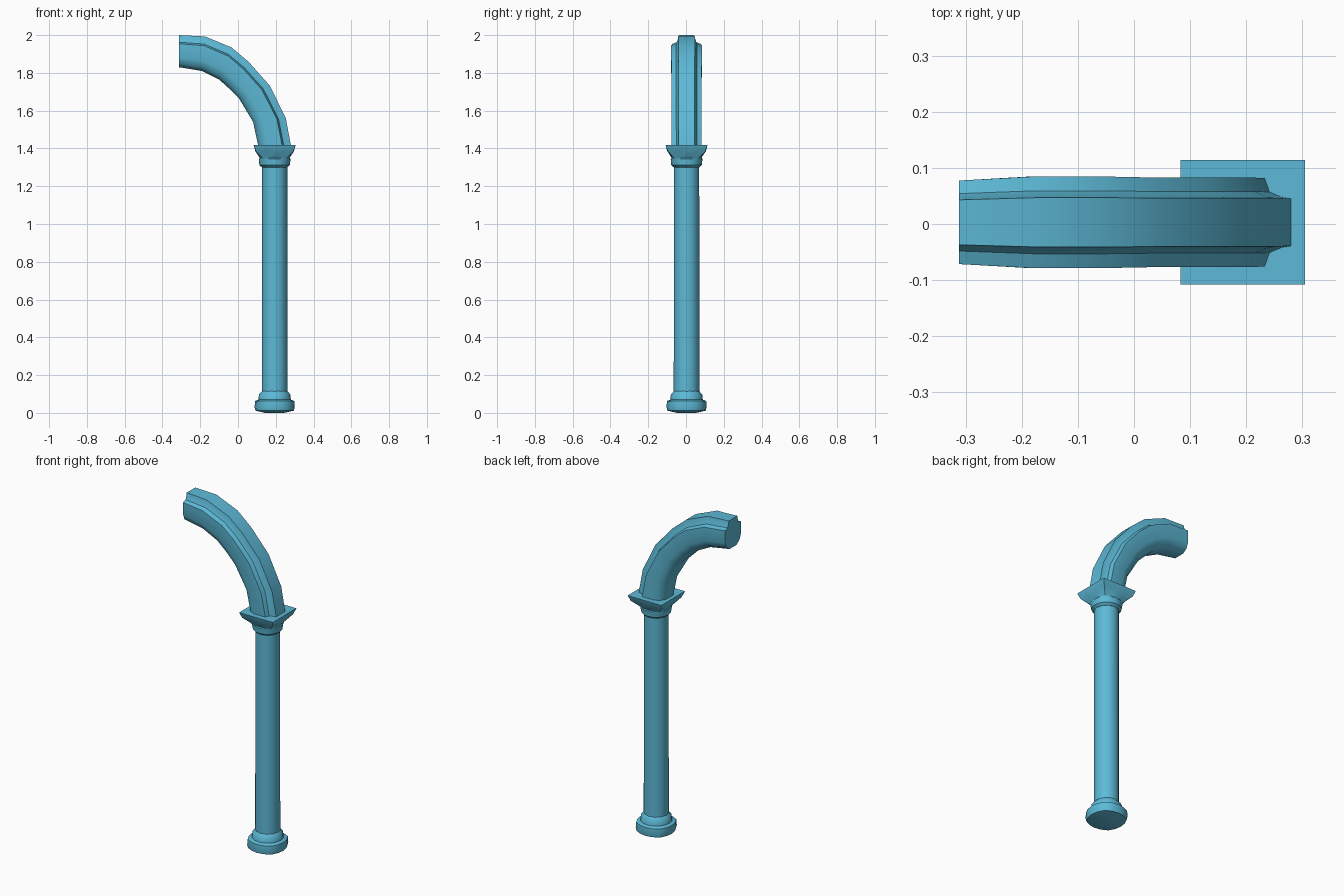
import bpy, bmesh, math
from mathutils import Vector

if "Cube" in bpy.data.objects:
    bpy.data.objects.remove(bpy.data.objects["Cube"])

mat = bpy.data.materials.new("blue_paint")
mat.diffuse_color = (0.11, 0.49, 0.68, 1)
mat.use_nodes = True
mat.node_tree.nodes["Principled BSDF"].inputs["Base Color"].default_value = mat.diffuse_color
CX, CY = 0.194, 0.003


def loft(name, rings, angle=40):
    """Skin a list of equal-length point rings and cap both ends."""
    bm = bmesh.new()
    loops = [[bm.verts.new(p) for p in ring] for ring in rings]
    n = len(loops[0])
    for a, b in zip(loops, loops[1:]):
        for i in range(n):
            j = (i + 1) % n
            bm.faces.new((a[i], a[j], b[j], b[i]))
    bm.faces.new(loops[0][::-1])
    bm.faces.new(loops[-1])
    bmesh.ops.recalc_face_normals(bm, faces=bm.faces)
    me = bpy.data.meshes.new(name)
    bm.to_mesh(me)
    bm.free()
    me.materials.append(mat)
    ob = bpy.data.objects.new(name, me)
    bpy.context.collection.objects.link(ob)
    bpy.ops.object.select_all(action='DESELECT')
    ob.select_set(True)
    bpy.context.view_layer.objects.active = ob
    bpy.ops.object.shade_smooth_by_angle(angle=math.radians(angle))
    return ob


def ring(r, z, square=0.0, n=16):
    """Ring blending from a circle (0) to a square (1)."""
    pts = []
    for i in range(n):
        a = 2 * math.pi * i / n
        c, s = math.cos(a), math.sin(a)
        k = r * ((1 - square) + square / max(abs(c), abs(s)))
        pts.append((CX + k * c, CY + k * s, z))
    return pts


# Plinth with a slightly domed underside and a collar
loft("base", [ring(0.05, 0.0), ring(0.102, 0.012, 0.15), ring(0.106, 0.03, 0.15),
              ring(0.104, 0.063, 0.15), ring(0.086, 0.07), ring(0.083, 0.098),
              ring(0.067, 0.115)])

# Slender shaft
loft("shaft", [ring(0.068, 0.09, n=12), ring(0.067, 1.33, n=12)])

# Capital: round collar flaring to a square slab
loft("capital", [ring(0.067, 1.30), ring(0.081, 1.312), ring(0.084, 1.345, 0.1),
                 ring(0.079, 1.35, 0.4), ring(0.102, 1.385, 0.9),
                 ring(0.111, 1.418, 1.0)])

# Curved arch: outer and inner edge points of each section, in x and z
outer = [(-.312, 2.0), (-.175, 1.993), (-.035, 1.935), (.055, 1.86),
         (.17, 1.73), (.253, 1.56), (.283, 1.40)]
inner = [(-.312, 1.83), (-.19, 1.81), (-.10, 1.765), (-.05, 1.72),
         (.005, 1.665), (.08, 1.54), (.11, 1.40)]
widths = [0.93, 1.02, 1.02, 1.0, 1.0, 1.0, 0.98]
# Half section: (fraction from outer to inner edge, half width), with raised outer rib
half = [(0.0, .043), (.10, .046), (.22, .055), (.27, .08), (.70, .08),
        (.89, .065), (1.0, .035)]
section = half + [(t, -w) for t, w in reversed(half)]
rings = []
for o, i, k in zip(outer, inner, widths):
    a, b = Vector((o[0], CY, o[1])), Vector((i[0], CY, i[1]))
    rings.append([a.lerp(b, t) + Vector((0, w * k, 0)) for t, w in section])
loft("curved_arch", rings, 35)
